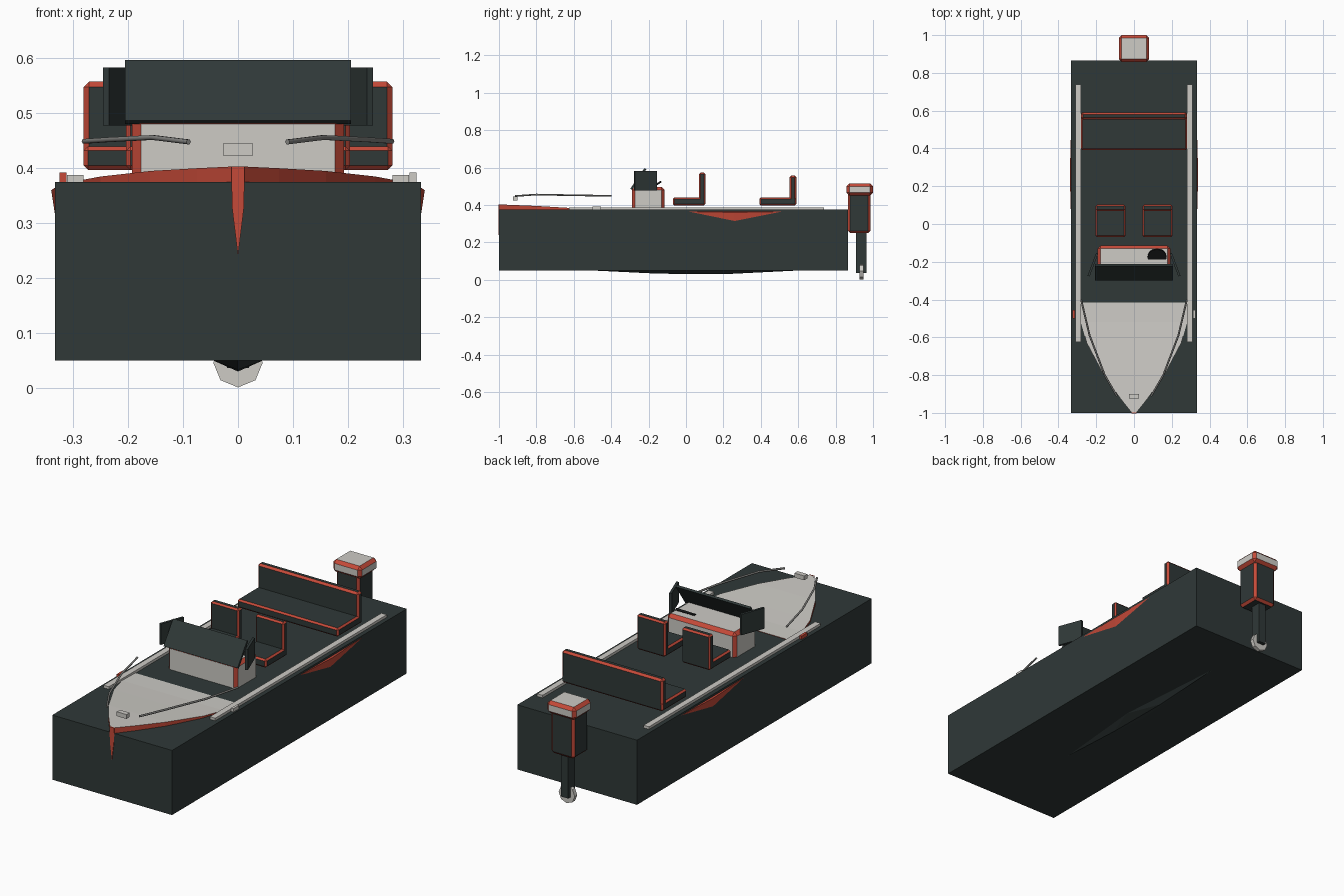
import bpy, bmesh, math
from mathutils import Matrix, Vector

cube = bpy.data.objects.get("Cube")
if cube:
    bpy.data.objects.remove(cube, do_unlink=True)


def material(name, rgb):
    m = bpy.data.materials.new(name)
    m.use_nodes = True
    m.diffuse_color = (*rgb, 1)
    m.node_tree.nodes["Principled BSDF"].inputs["Base Color"].default_value = (*rgb, 1)
    return m


DARK = material("dark slate", (0.029, 0.040, 0.039))
LIGHT = material("light grey", (0.61, 0.595, 0.56))
RED = material("coral red", (0.56, 0.068, 0.04))
STEEL = material("rail grey", (0.23, 0.23, 0.22))
BLACK = material("wheel black", (0.008, 0.009, 0.009))


def finish(bm, name, *mats):
    bmesh.ops.recalc_face_normals(bm, faces=bm.faces)
    mesh = bpy.data.meshes.new(name)
    bm.to_mesh(mesh)
    bm.free()
    for m in mats:
        mesh.materials.append(m)
    ob = bpy.data.objects.new(name, mesh)
    bpy.context.collection.objects.link(ob)
    return ob


def box(name, x, y, z, mat, trim=0, rot=0):
    """Box from (min, max) ranges; trim bevels its edges in red."""
    size = [b - a for a, b in (x, y, z)]
    mid = [(a + b) / 2 for a, b in (x, y, z)]
    bm = bmesh.new()
    bmesh.ops.create_cube(bm, size=1, matrix=Matrix.Diagonal((*size, 1)))
    ob = finish(bm, name, mat, RED)
    ob.location = mid
    ob.rotation_euler.z = rot
    if trim:
        mod = ob.modifiers.new("trim", 'BEVEL')
        mod.width = trim
        mod.segments = 1
        mod.material = 1
    return ob


def prism(name, outline, direction, mat):
    """Polygon swept along a vector."""
    bm = bmesh.new()
    face = bm.faces.new([bm.verts.new(p) for p in outline])
    new = bmesh.ops.extrude_face_region(bm, geom=[face])["geom"]
    bmesh.ops.translate(bm, vec=direction,
                        verts=[v for v in new if isinstance(v, bmesh.types.BMVert)])
    return finish(bm, name, mat)


def pyramid(name, base, peaks, mat):
    """Convex hull of a few points."""
    bm = bmesh.new()
    verts = [bm.verts.new(p) for p in base + peaks]
    bmesh.ops.convex_hull(bm, input=verts)
    return finish(bm, name, mat)


def disc(name, radius, depth, sides, matrix, mat):
    bm = bmesh.new()
    bmesh.ops.create_cone(bm, cap_ends=True, segments=sides, radius1=radius,
                          radius2=radius, depth=depth, matrix=matrix)
    return finish(bm, name, mat)


# Block hull and shallow keel below it
box("hull", (-0.333, 0.333), (-1, 0.865), (0.05, 0.375), DARK)
pyramid("keel", [(0, -0.5, 0.05), (-0.045, 0, 0.05), (0.045, 0, 0.05), (0, 0.6, 0.05)],
        [(0, -0.15, 0.033), (0, 0.2, 0.03)], DARK)

# Raised bow deck: light top, red sides
stations = [(-0.415, 0.285, 0.377), (-0.52, 0.282, 0.379), (-0.63, 0.25, 0.385),
            (-0.8, 0.16, 0.395), (-0.92, 0.075, 0.4), (-1, 0.012, 0.403)]
bm = bmesh.new()
rows = [[bm.verts.new(p) for p in ((-w, y, 0.36), (-w, y, z), (w, y, z), (w, y, 0.36))]
        for y, w, z in stations]
for a, b in zip(rows, rows[1:]):
    for i in range(4):
        j = (i + 1) % 4
        bm.faces.new((a[i], a[j], b[j], b[i])).material_index = 0 if i == 1 else 1
for end in (rows[0], rows[-1]):
    bm.faces.new(end).material_index = 1
finish(bm, "bow_deck", LIGHT, RED)
prism("bow_stem", [(-0.012, -1.003, 0.403), (0.012, -1.003, 0.403), (0.011, -1.003, 0.33),
                   (0, -1.003, 0.24), (-0.011, -1.003, 0.33)], (0, 0.006, 0), RED)
box("bow_fitting", (-0.027, 0.027), (-0.925, -0.9), (0.423, 0.445), LIGHT)

for s, side in ((1, "left"), (-1, "right")):
    # Red flare on the hull side
    pyramid(side + "_flare", [(s * 0.33, -0.09, 0.367), (s * 0.33, 0.62, 0.367),
                              (s * 0.332, 0.26, 0.308)], [(s * 0.34, 0.26, 0.36)], RED)
    # Gunwale strip and navigation light
    box(side + "_gunwale", sorted((s * 0.281, s * 0.311)), (-0.625, 0.738),
        (0.37, 0.388), LIGHT)
    box(side + "_navigation_light", sorted((s * 0.312, s * 0.325)), (-0.5, -0.455),
        (0.37, 0.392), LIGHT if s > 0 else RED)
    # Bow handrail
    curve = bpy.data.curves.new(side + "_bow_rail", 'CURVE')
    curve.dimensions = '3D'
    curve.bevel_depth = 0.005
    curve.bevel_resolution = 1
    curve.use_fill_caps = True
    path = [(0.28, -0.4, 0.449), (0.235, -0.59, 0.452), (0.155, -0.8, 0.456),
            (0.09, -0.912, 0.448)]
    spline = curve.splines.new('POLY')
    spline.points.add(len(path) - 1)
    for pt, (x, y, z) in zip(spline.points, path):
        pt.co = (s * x, y, z, 1)
    curve.materials.append(STEEL)
    bpy.context.collection.objects.link(bpy.data.objects.new(side + "_bow_rail", curve))
    # Windscreen wing, splayed outward to the front
    box(side + "_windscreen_wing", sorted((s * 0.212, s * 0.224)), (-0.28, -0.152),
        (0.478, 0.583), DARK, rot=s * math.atan2(0.045, 0.12))
    # Helm seat
    xs = sorted((s * 0.046, s * 0.204))
    box(side + "_seat_cushion", xs, (-0.07, 0.103), (0.397, 0.44), DARK, 0.008)
    box(side + "_seat_back", xs, (0.07, 0.103), (0.405, 0.573), DARK, 0.008)

# Console, raked windscreen and steering wheel
box("console", (-0.193, 0.193), (-0.29, -0.115), (0.34, 0.497), LIGHT, 0.016)
prism("windscreen", [(-0.206, -0.298, 0.487), (0.206, -0.298, 0.487),
                     (0.206, -0.222, 0.597), (-0.206, -0.222, 0.597)],
      (0, 0.01, -0.006), DARK)
disc("steering_wheel", 0.05, 0.01, 20,
     Matrix.Translation((0.122, -0.175, 0.499)) @ Matrix.Rotation(math.radians(32), 4, 'X'),
     BLACK)

# Rear bench
box("bench_cushion", (-0.281, 0.281), (0.392, 0.59), (0.397, 0.44), DARK, 0.008)
box("bench_back", (-0.281, 0.281), (0.553, 0.59), (0.405, 0.558), DARK, 0.01)

# Outboard motor
box("motor_body", (-0.065, 0.065), (0.866, 0.986), (0.25, 0.47), DARK, 0.012)
box("motor_cap", (-0.08, 0.08), (0.858, 1.0), (0.452, 0.515), LIGHT, 0.015)
box("motor_leg", (-0.02, 0.02), (0.91, 0.965), (0.036, 0.26), DARK)
disc("propeller", 0.045, 0.02, 8,
     Matrix.Translation((0, 0.938, 0.046)) @ Matrix.Rotation(math.radians(90), 4, 'X'), LIGHT)
